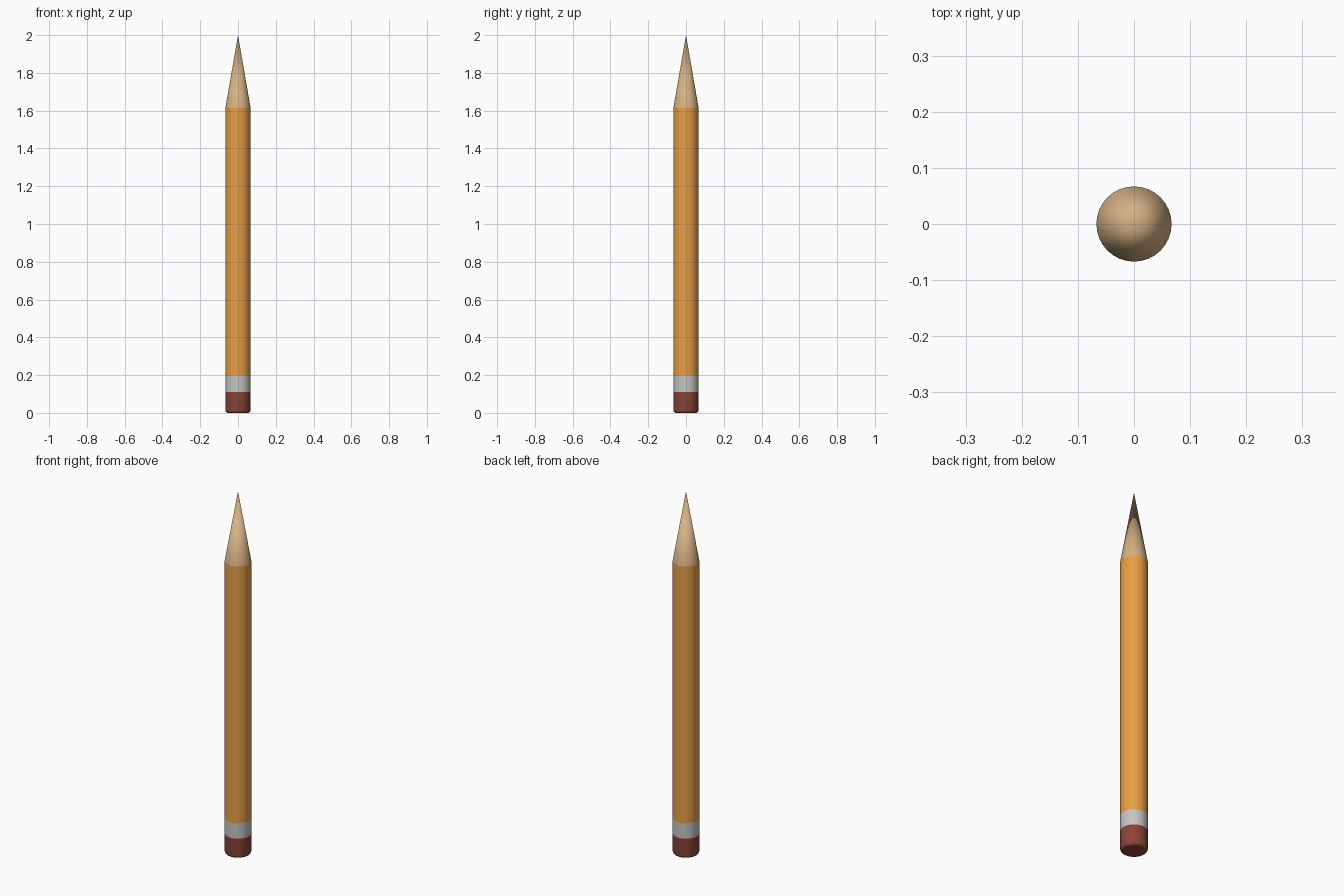
import bpy, bmesh, math

if "Cube" in bpy.data.objects:
    bpy.data.objects.remove(bpy.data.objects["Cube"])

SIDES = 32
R = 0.067


def material(name, rgb):
    m = bpy.data.materials.new(name)
    m.diffuse_color = (*rgb, 1.0)
    m.use_nodes = True
    m.node_tree.nodes["Principled BSDF"].inputs["Base Color"].default_value = m.diffuse_color
    return m


def lathe(name, profile, mat):
    """Revolve (radius, height) points around z; zero radius makes a point."""
    bm = bmesh.new()
    rings = []
    for r, z in profile:
        if r == 0:
            rings.append([bm.verts.new((0, 0, z))] * SIDES)
        else:
            rings.append([bm.verts.new((r * math.cos(2 * math.pi * i / SIDES),
                                        r * math.sin(2 * math.pi * i / SIDES), z))
                          for i in range(SIDES)])
    for low, high in zip(rings, rings[1:]):
        for i in range(SIDES):
            j = (i + 1) % SIDES
            bm.faces.new(dict.fromkeys((low[i], low[j], high[j], high[i])))
    bmesh.ops.recalc_face_normals(bm, faces=bm.faces)
    # an open tube may recalculate inward, so force outward sides
    for f in bm.faces:
        c = f.calc_center_median()
        if abs(f.normal.z) < 0.9 and f.normal.x * c.x + f.normal.y * c.y < 0:
            f.normal_flip()
        elif f.normal.z > 0.9:
            f.normal_flip()
    me = bpy.data.meshes.new(name)
    bm.to_mesh(me)
    bm.free()
    me.materials.append(mat)
    ob = bpy.data.objects.new(name, me)
    bpy.context.collection.objects.link(ob)
    bpy.ops.object.select_all(action='DESELECT')
    ob.select_set(True)
    bpy.context.view_layer.objects.active = ob
    bpy.ops.object.shade_smooth_by_angle(angle=math.radians(30))
    return ob


# Eraser with a rounded lower rim
b = 0.014
rim = [(R - b + b * math.sin(a), b - b * math.cos(a))
       for a in (math.pi / 2 * k / 4 for k in range(5))]
lathe("eraser", [(0, 0)] + rim + [(R, 0.11)],
      material("eraser red", (0.26, 0.058, 0.037)))

# Metal band
lathe("metal_band", [(R, 0.11), (R, 0.195)],
      material("metal grey", (0.56, 0.56, 0.56)))

# Painted shaft
lathe("shaft", [(R, 0.195), (R, 1.613)],
      material("orange paint", (0.80, 0.35, 0.06)))

# Sharpened wooden tip
lathe("wood_tip", [(R, 1.613), (0, 2.0)],
      material("bare wood", (0.66, 0.44, 0.23)))
